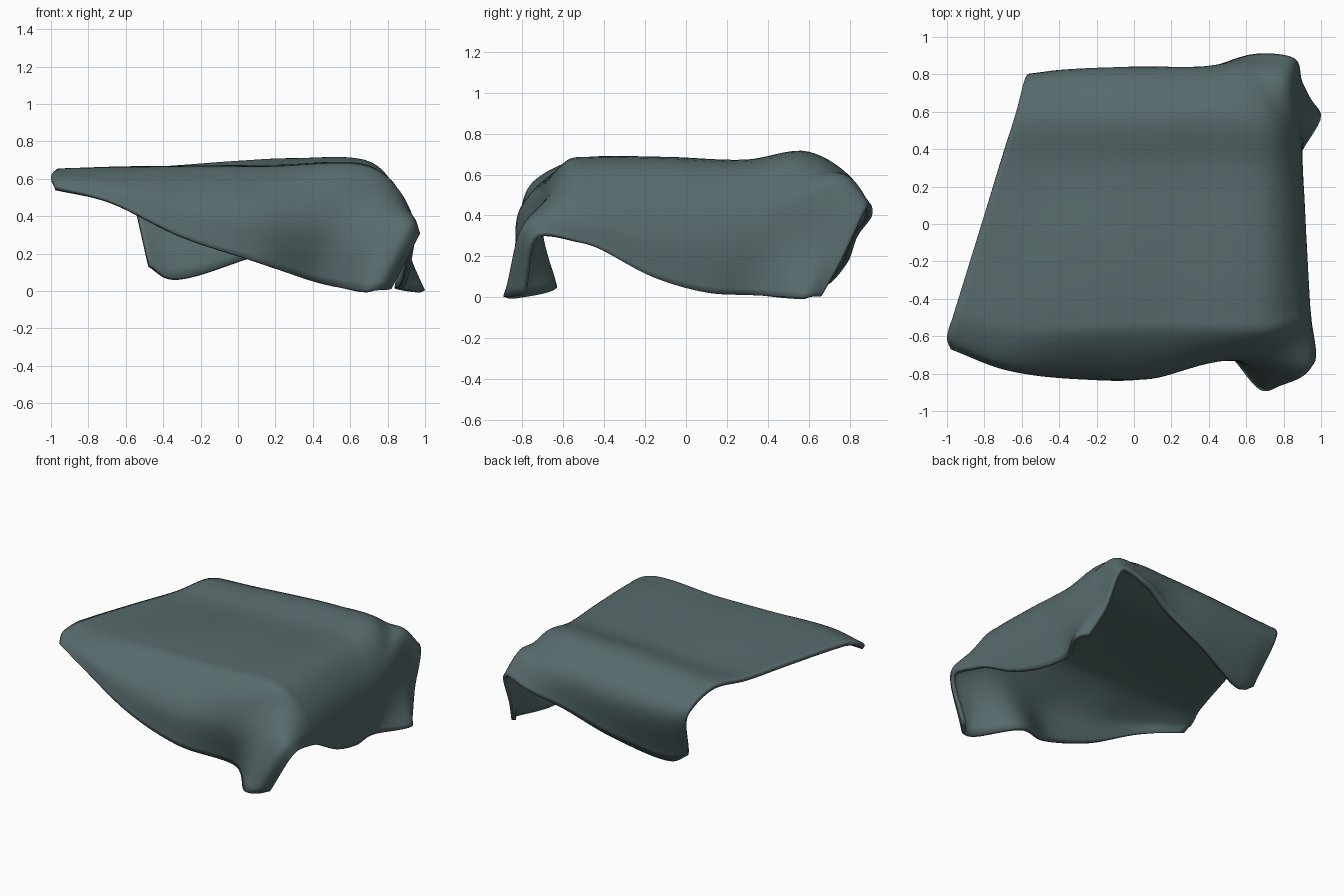
import bpy
from mathutils import Vector

if "Cube" in bpy.data.objects:
    bpy.data.objects.remove(bpy.data.objects["Cube"])

# Control rows of the draped sheet: left to right, from front hem to back hem
rows = [
    # front hem
    [(-.98, -.67, .56), (-.69, -.78, .48), (-.30, -.83, .29), (.10, -.82, .155),
     (.44, -.66, .04), (.68, -.89, .0), (.75, -.88, .0), (.82, -.80, .01)],
    # middle of the front drop
    [(-1.0, -.61, .61), (-.68, -.75, .56), (-.28, -.79, .47), (.10, -.81, .42),
     (.50, -.73, .37), (.80, -.75, .41), (.93, -.77, .37), (.97, -.73, .30)],
    # front fold
    [(-.97, -.50, .65), (-.65, -.60, .65), (-.25, -.59, .65), (.15, -.58, .65),
     (.70, -.58, .65), (.86, -.55, .53), (.94, -.53, .38), (.95, -.52, .27)],
    # back fold
    [(-.63, .60, .65), (-.40, .60, .66), (.0, .60, .69), (.30, .60, .705),
     (.71, .58, .685), (.86, .48, .51), (.90, .38, .28), (.87, .32, .01)],
    # middle of the back drop
    [(-.57, .80, .51), (-.38, .82, .50), (.0, .83, .52), (.33, .82, .55),
     (.63, .82, .57), (.82, .75, .59), (.90, .66, .24), (1.0, .58, .0)],
    # back hem
    [(-.48, .66, .13), (-.36, .68, .06), (.05, .79, .17), (.40, .84, .30),
     (.65, .91, .40), (.85, .89, .45), (.90, .76, .18), (.95, .66, .0)],
]
rows = [[Vector(p) for p in r] for r in rows]

# Rows across the top between the two folds: position, lift of top, lift of side hem
front, back = rows[2], rows[3]
middle = []
for t, top, hem in [(.1, .014, .0), (.42, -.001, -.06), (.74, -.027, -.055)]:
    lifts = [top * .4] + [top] * 4 + [top * .7, hem * .5, hem]
    middle.append([a.lerp(b, t) + Vector((0, 0, h))
                   for a, b, h in zip(front, back, lifts)])
rows[3:3] = middle


def smooth_line(pts, steps=8):
    """Centripetal Catmull-Rom curve through the points."""
    p = [2 * pts[0] - pts[1]] + pts + [2 * pts[-1] - pts[-2]]
    out = []
    for i in range(1, len(p) - 2):
        a, b, c, d = p[i - 1:i + 3]
        k0, k1, k2 = [max((q - r).length, 1e-4) ** .5
                      for q, r in ((b, a), (c, b), (d, c))]
        m1 = (c - b) + k1 * ((b - a) / k0 - (c - a) / (k0 + k1))
        m2 = (c - b) + k1 * ((d - c) / k2 - (d - b) / (k1 + k2))
        for s in range(steps):
            t = s / steps
            out.append(b + m1 * t + (3 * (c - b) - 2 * m1 - m2) * t * t
                       + (2 * (b - c) + m1 + m2) * t ** 3)
    return out + [pts[-1].copy()]


# Interpolate along the rows, then across them
fine_rows = [smooth_line(r) for r in rows]
columns = [smooth_line(list(c)) for c in zip(*fine_rows)]
n = len(columns[0])
verts = [(v.x, v.y, max(v.z, .004)) for c in columns for v in c]
faces = [(i * n + j, (i + 1) * n + j, (i + 1) * n + j + 1, i * n + j + 1)
         for i in range(len(columns) - 1) for j in range(n - 1)]

# Draped cloth
mesh = bpy.data.meshes.new("draped_cloth")
mesh.from_pydata(verts, [], faces)
cloth = bpy.data.objects.new("draped_cloth", mesh)
bpy.context.collection.objects.link(cloth)
mesh.shade_smooth()

# Fabric thickness, growing inwards
solid = cloth.modifiers.new("thickness", 'SOLIDIFY')
solid.thickness = .03
solid.offset = -1

fabric = bpy.data.materials.new("fabric")
fabric.diffuse_color = (.095, .145, .15, 1)
fabric.use_nodes = True
fabric.node_tree.nodes["Principled BSDF"].inputs["Base Color"].default_value = fabric.diffuse_color
mesh.materials.append(fabric)
